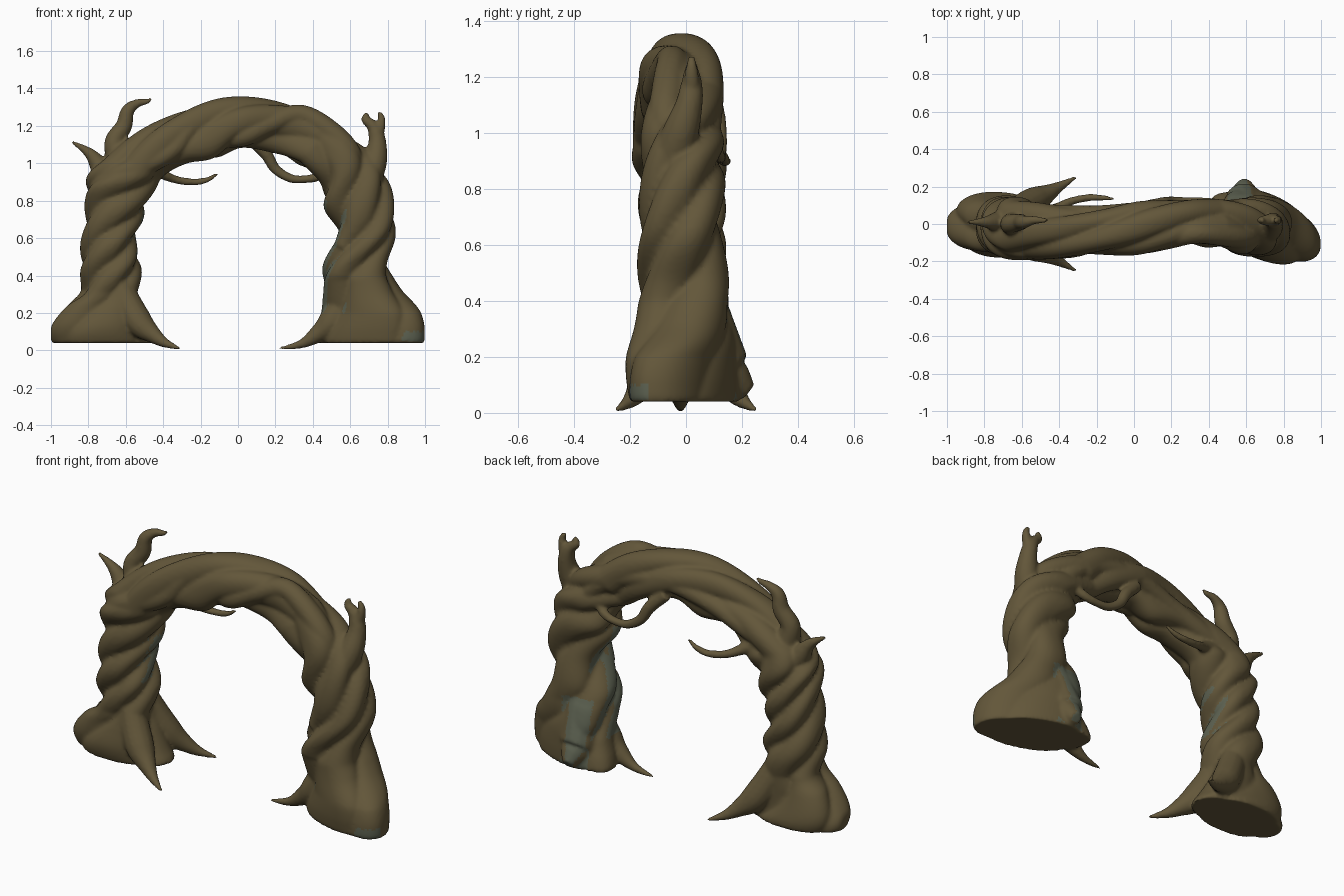
import bpy, bmesh, math
from mathutils import Vector, Quaternion

if "Cube" in bpy.data.objects:
    bpy.data.objects.remove(bpy.data.objects["Cube"])


def material(name, rgb):
    m = bpy.data.materials.new(name)
    m.diffuse_color = (*rgb, 1)
    m.use_nodes = True
    m.node_tree.nodes["Principled BSDF"].inputs["Base Color"].default_value = m.diffuse_color
    return m


bark = material("olive bark", (0.124, 0.094, 0.042))
moss = material("grey green moss", (0.110, 0.122, 0.083))
parts = []


def smooth_path(pts, steps):
    """Catmull-Rom through tuples of any length."""
    p = [tuple(2 * a - b for a, b in zip(pts[0], pts[1]))] + list(pts)
    p.append(tuple(2 * a - b for a, b in zip(pts[-1], pts[-2])))
    out = []
    for i in range(1, len(p) - 2):
        for k in range(steps):
            t = k / steps
            out.append(tuple(
                0.5 * (2 * b + (c - a) * t + (2 * a - 5 * b + 4 * c - d) * t * t
                       + (3 * b - a - 3 * c + d) * t ** 3)
                for a, b, c, d in zip(*p[i - 1:i + 3])))
    out.append(tuple(pts[-1]))
    return out


def skin(name, rings):
    """Join rings of points into a closed skin."""
    bm = bmesh.new()
    vs = [[bm.verts.new(c) for c in r] for r in rings]
    n = len(rings[0])
    for r0, r1 in zip(vs, vs[1:]):
        for j in range(n):
            bm.faces.new((r0[j], r0[(j + 1) % n], r1[(j + 1) % n], r1[j]))
    bm.faces.new(vs[0][::-1])
    bm.faces.new(vs[-1])
    bmesh.ops.recalc_face_normals(bm, faces=bm.faces)
    me = bpy.data.meshes.new(name)
    bm.to_mesh(me)
    bm.free()
    ob = bpy.data.objects.new(name, me)
    bpy.context.collection.objects.link(ob)
    parts.append(ob)


def tube(name, pts, sides=14):
    """Tapering limb through (x, y, z, radius) points."""
    path = smooth_path(pts, 7)
    c = [Vector(p[:3]) for p in path]
    rings, side, last = [], None, None
    for i, p in enumerate(path):
        d = (c[min(i + 1, len(c) - 1)] - c[max(i - 1, 0)]).normalized()
        if side is None:
            side = d.orthogonal().normalized()
        else:
            side = last.rotation_difference(d) @ side
        last = d
        r = max(p[3], 0.008)
        rings.append([c[i] + Quaternion(d, 2 * math.pi * j / sides) @ side * r
                      for j in range(sides)])
    skin(name, rings)


# Arch sections: outer x, outer z, inner x, inner z, front y, back y
SECTIONS = [
    (-.99, .04, -.43, .04, -.16, .16), (-.98, .13, -.47, .11, -.17, .16),
    (-.92, .24, -.51, .20, -.16, .15), (-.84, .32, -.535, .30, -.16, .14),
    (-.84, .45, -.52, .45, -.16, .14), (-.83, .62, -.55, .60, -.16, .14),
    (-.81, .80, -.50, .74, -.17, .13), (-.79, .94, -.45, .86, -.18, .14),
    (-.65, 1.08, -.39, .95, -.18, .12), (-.46, 1.21, -.27, 1.01, -.18, .08),
    (-.20, 1.32, -.12, 1.02, -.17, .08), (.04, 1.35, .02, 1.09, -.16, .11),
    (.30, 1.31, .20, 1.05, -.11, .13), (.50, 1.21, .32, .99, -.13, .13),
    (.68, 1.08, .45, .90, -.15, .13), (.79, .92, .46, .77, -.16, .13),
    (.84, .66, .53, .62, -.16, .13), (.81, .47, .46, .44, -.17, .15),
    (.86, .33, .45, .30, -.18, .16), (.96, .20, .45, .18, -.19, .16),
    (1.0, .04, .41, .04, -.19, .16)]
TWIST = [(0, 0.0), (3, -1.0), (7.5, -6.8), (13, -3.6), (17.5, -8.8), (20, -9.6)]
STEPS, SIDES = 9, 96


def twist(u):
    for (u0, a), (u1, b) in zip(TWIST, TWIST[1:]):
        if u <= u1:
            t = (u - u0) / (u1 - u0)
            t = 0.6 * t + 0.4 * t * t * (3 - 2 * t)
            return a + (b - a) * t
    return TWIST[-1][1]


def power(v, e):
    return math.copysign(abs(v) ** e, v)


# Twisted main arch: a lobed section that turns as it follows the arch
rings = []
for i, (ox, oz, ix, iz, y0, y1) in enumerate(smooth_path(SECTIONS, STEPS)):
    u = i / STEPS
    mid = Vector(((ox + ix) / 2, (y0 + y1) / 2, (oz + iz) / 2))
    a = Vector(((ox - ix) / 2, 0, (oz - iz) / 2))
    b = Vector((0, (y1 - y0) / 2, 0))
    ring = []
    end = min(1, min(u, 20 - u) / 0.5)
    for j in range(SIDES):
        th = 2 * math.pi * j / SIDES
        q = th - twist(u)
        lobe = abs(math.cos(2 * q + 0.35 * math.sin(q))) ** 0.75
        fade = min(1, 0.4 + min(u, 20 - u) / 5)
        r = 1.06 - 0.27 * fade * (1 - lobe) + 0.03 * math.sin(q + 1.3 * u)
        r *= 0.95 + 0.05 * math.sqrt(end)      # rounded bottom rim
        p = mid + (a * power(math.cos(th), .9) + b * power(math.sin(th), .9)) * r
        if p.x > 0 and p.z < 0.4:              # right foot sits diagonally
            p.y -= 0.3 * (p.x - 0.72) * min(1, (0.4 - p.z) / 0.2)
        p.x = max(-1, min(1, p.x))
        p.z = max(p.z, 0.04)
        ring.append(p)
    rings.append(ring)
skin("twisted_arch", rings)

# Thick strands wrapping over the arch
tube("left_shoulder_strand", [
    (-.70, .06, .84, .06), (-.73, -.04, .89, .06), (-.64, -.12, .94, .06),
    (-.46, -.13, 1.01, .058), (-.34, -.13, 1.08, .052),
    (-.25, -.11, 1.19, .05), (-.1, -.06, 1.27, .04)])
tube("crown_strand", [
    (-.06, -.08, 1.12, .04), (.04, -.10, 1.15, .058), (.17, -.08, 1.21, .058),
    (.33, -.05, 1.26, .055), (.48, -.06, 1.18, .06), (.6, -.07, 1.05, .06),
    (.64, -.04, .9, .03)])
tube("back_strand", [
    (-.6, .05, 1.0, .06), (-.42, .05, 1.06, .055), (-.2, .05, 1.14, .05),
    (.05, .07, 1.2, .05), (.3, .08, 1.17, .05), (.5, .08, 1.06, .05),
    (.62, .06, .9, .05)])

# Dangling vines at the back of the arch
tube("hanging_loop", [
    (.06, .09, 1.14, .035), (.15, .11, 1.05, .033), (.2, .12, .97, .028),
    (.28, .12, .92, .024), (.36, .12, .915, .022), (.44, .11, .935, .025),
    (.52, .07, 1.0, .03)])
tube("curled_tendril", [
    (-.52, .05, 1.0, .04), (-.42, .08, .95, .03), (-.34, .12, .915, .022),
    (-.25, .14, .9, .02), (-.17, .14, .91, .016), (-.11, .135, .945, .008)])

# Branches on the shoulders
tube("left_tall_branch", [
    (-.6, .0, .93, .09), (-.645, .0, 1.04, .066), (-.66, .0, 1.12, .052),
    (-.61, .01, 1.2, .045), (-.59, .01, 1.28, .036), (-.54, .02, 1.32, .024),
    (-.49, .02, 1.33, .016), (-.46, .02, 1.345, .008)])
tube("left_short_branch", [
    (-.66, .0, .88, .09), (-.73, .01, .97, .058), (-.78, .01, 1.04, .035),
    (-.83, .01, 1.08, .021), (-.89, .01, 1.116, .008)])
tube("right_branch", [
    (.56, -.08, .55, .05), (.63, -.09, .72, .065), (.68, -.06, .88, .075),
    (.73, -.02, 1.0, .066), (.745, .01, 1.1, .05), (.735, .02, 1.17, .04),
    (.71, .02, 1.21, .03), (.68, .02, 1.235, .022), (.69, .02, 1.27, .012)])
tube("right_branch_prong", [
    (.735, .02, 1.14, .035), (.76, .02, 1.19, .028), (.768, .02, 1.24, .02),
    (.752, .02, 1.275, .012)])

# Pointed roots reaching inward, mirrored on the left foot
for tag, s in (("front", -1), ("back", 1)):
    tube("left_" + tag + "_root", [
        (-.66, s * .05, .42, .06), (-.6, s * .085, .27, .075),
        (-.53, s * .125, .15, .075), (-.45, s * .17, .08, .045),
        (-.39, s * .205, .04, .026), (-.31, s * .25, .009, .008)])
tube("right_inner_root", [
    (.58, -.01, .28, .08), (.5, -.02, .15, .075), (.43, -.02, .09, .05),
    (.34, -.02, .035, .025), (.22, -.02, .009, .008)])

# Blunt rear toe of the right foot
tube("right_rear_toe", [
    (.63, .04, .5, .06), (.61, .08, .35, .08), (.59, .115, .2, .1),
    (.59, .14, .14, .095), (.59, .18, .11, .068), (.59, .225, .075, .032)])

# Fuse everything into one sculpted skin
arch = parts[0]
with bpy.context.temp_override(active_object=arch, object=arch,
                               selected_objects=parts,
                               selected_editable_objects=parts):
    bpy.ops.object.join()
arch.name = "twisted_root_arch"
rm = arch.modifiers.new("fuse", "REMESH")
rm.mode, rm.voxel_size = "VOXEL", 0.01
sm = arch.modifiers.new("soften", "SMOOTH")
sm.factor, sm.iterations = 0.5, 4
deps = bpy.context.evaluated_depsgraph_get()
me = bpy.data.meshes.new_from_object(arch.evaluated_get(deps))
arch.modifiers.clear()
arch.data = me
me.materials.clear()
me.materials.append(bark)
me.materials.append(moss)


# Mossy patches on the right foot, rear toe and inner leg faces
def mossy(c, n):
    back = .5 < c.x < .68 and .05 < c.z < .42 and n.y > .6 and n.x < .25
    corner = c.x > .88 and c.z < .1 and n.y < -.2 and n.z > -.5
    inner = .4 < c.x < .6 and .2 < c.z < .8 and n.x < -.75 and n.y < .3
    left = -.62 < c.x < -.4 and .5 < c.z < .75 and n.x > .9
    return back or corner or inner or left


for f in me.polygons:
    f.material_index = int(mossy(f.center, f.normal))
bpy.context.view_layer.objects.active = arch
arch.select_set(True)
bpy.ops.object.shade_smooth_by_angle(angle=math.radians(60))
